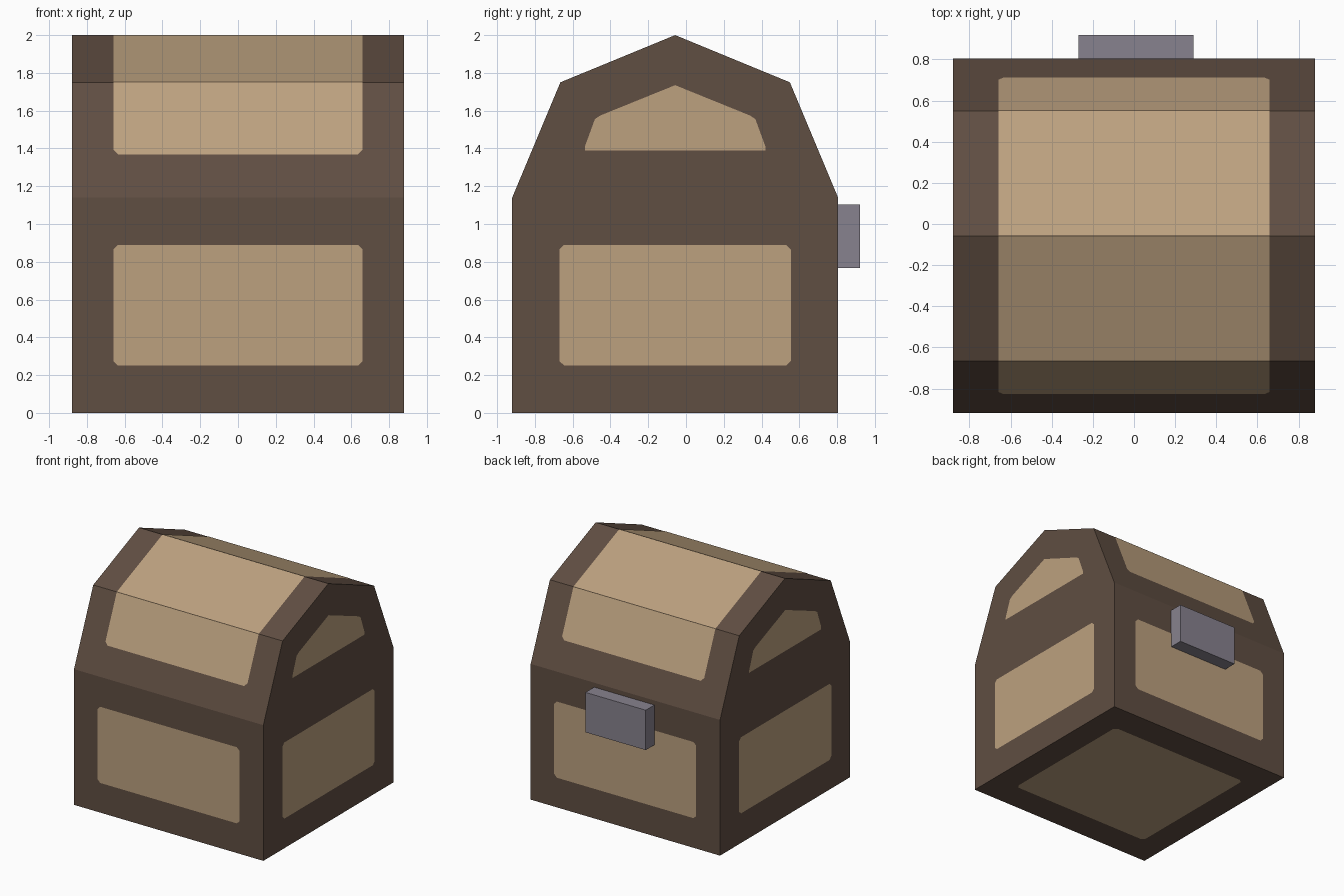
import bpy, bmesh
from mathutils import Vector

if "Cube" in bpy.data.objects:
    bpy.data.objects.remove(bpy.data.objects["Cube"])

def material(name, rgb):
    m = bpy.data.materials.new(name)
    lin = [((c / 255 + 0.055) / 1.055) ** 2.4 for c in rgb]
    m.diffuse_color = (*lin, 1)
    m.use_nodes = True
    m.node_tree.nodes["Principled BSDF"].inputs["Base Color"].default_value = m.diffuse_color
    return m

DARK = material("dark_wood", (96, 78, 66))
TAN = material("tan_wood", (188, 161, 127))
METAL = material("grey_metal", (135, 130, 142))

HX = 0.88                      # half width of the chest
YF, YB, YM = -0.92, 0.805, -0.0575   # front, back and middle of the chest
CENTRE = Vector((0, YM, 1.0))
GAP = 0.002                    # lift of the painted panels

def finish(name, bm, mat):
    me = bpy.data.meshes.new(name)
    bm.to_mesh(me)
    bm.free()
    me.materials.append(mat)
    ob = bpy.data.objects.new(name, me)
    bpy.context.collection.objects.link(ob)
    return ob

def chamfered(a0, a1, b0, b1, c=0.025):
    """Rectangle outline with small cut corners."""
    return [(a0 + c, b0), (a1 - c, b0), (a1, b0 + c), (a1, b1 - c),
            (a1 - c, b1), (a0 + c, b1), (a0, b1 - c), (a0, b0 + c)]

def outward_faces(name, polys, mat):
    """Flat polygons lifted off the shell and facing away from its centre."""
    bm = bmesh.new()
    for poly in polys:
        f = bm.faces.new([bm.verts.new(p) for p in poly])
        f.normal_update()
        if f.normal.dot(f.calc_center_median() - CENTRE) < 0:
            f.normal_flip()
        for v in f.verts:
            v.co += f.normal * GAP
    return finish(name, bm, mat)

# Shell: gabled profile extruded across the width
profile = [(YF, 0), (YB, 0), (YB, 1.14), (0.55, 1.75), (YM, 2.0), (-0.665, 1.75), (YF, 1.14)]
bm = bmesh.new()
cap = bm.faces.new([bm.verts.new((-HX, y, z)) for y, z in profile])
ext = bmesh.ops.extrude_face_region(bm, geom=[cap])
bmesh.ops.translate(bm, vec=(2 * HX, 0, 0),
                    verts=[v for v in ext["geom"] if isinstance(v, bmesh.types.BMVert)])
bmesh.ops.recalc_face_normals(bm, faces=bm.faces)
finish("chest_shell", bm, DARK)

# Front, back and bottom panels
wall = chamfered(-0.66, 0.66, 0.25, 0.89)
for name, y in (("front_panel", YF), ("back_panel", YB)):
    outward_faces(name, [[(x, y, z) for x, z in wall]], TAN)
base = chamfered(-0.66, 0.66, -0.67, 0.555)
outward_faces("bottom_panel", [[(x, y, 0) for x, y in base]], TAN)

# End panels: a rectangle below, a gabled shape above
end = chamfered(-0.67, 0.555, 0.25, 0.89)
half = [(0.478, 1.39), (0.478, 1.41), (0.425, 1.555), (0.395, 1.575)]
gable = ([(YM + d, z) for d, z in half] + [(YM, 1.735)]
         + [(YM - d, z) for d, z in reversed(half)])
for side, sx in (("right", 1), ("left", -1)):
    outward_faces(side + "_panel", [[(sx * HX, y, z) for y, z in end]], TAN)
    outward_faces(side + "_lid_panel", [[(sx * HX, y, z) for y, z in gable]], TAN)

# Lid panel: wraps over all four slopes
def slope_y(z):
    return 0.8625 - 0.255 * (z - 1.14) / 0.61

polys = []
for s in (-1, 1):
    outline = [(-0.635, 1.367), (0.635, 1.367), (0.66, 1.392),
               (0.66, 1.75), (-0.66, 1.75), (-0.66, 1.392)]
    polys.append([(x, YM + s * slope_y(z), z) for x, z in outline])
    polys.append([(x, YM + s * d, z) for x, d, z in
                  ((-0.66, 0.6075, 1.75), (0.66, 0.6075, 1.75), (0.66, 0, 2.0), (-0.66, 0, 2.0))])
outward_faces("lid_panel", polys, TAN)

# Metal clasp on the back
bm = bmesh.new()
bmesh.ops.create_cube(bm, size=1)
bmesh.ops.scale(bm, vec=(0.56, 0.92 - YB, 0.335), verts=bm.verts)
bmesh.ops.translate(bm, vec=(0.01, (0.92 + YB) / 2, 0.935), verts=bm.verts)
finish("clasp", bm, METAL)
